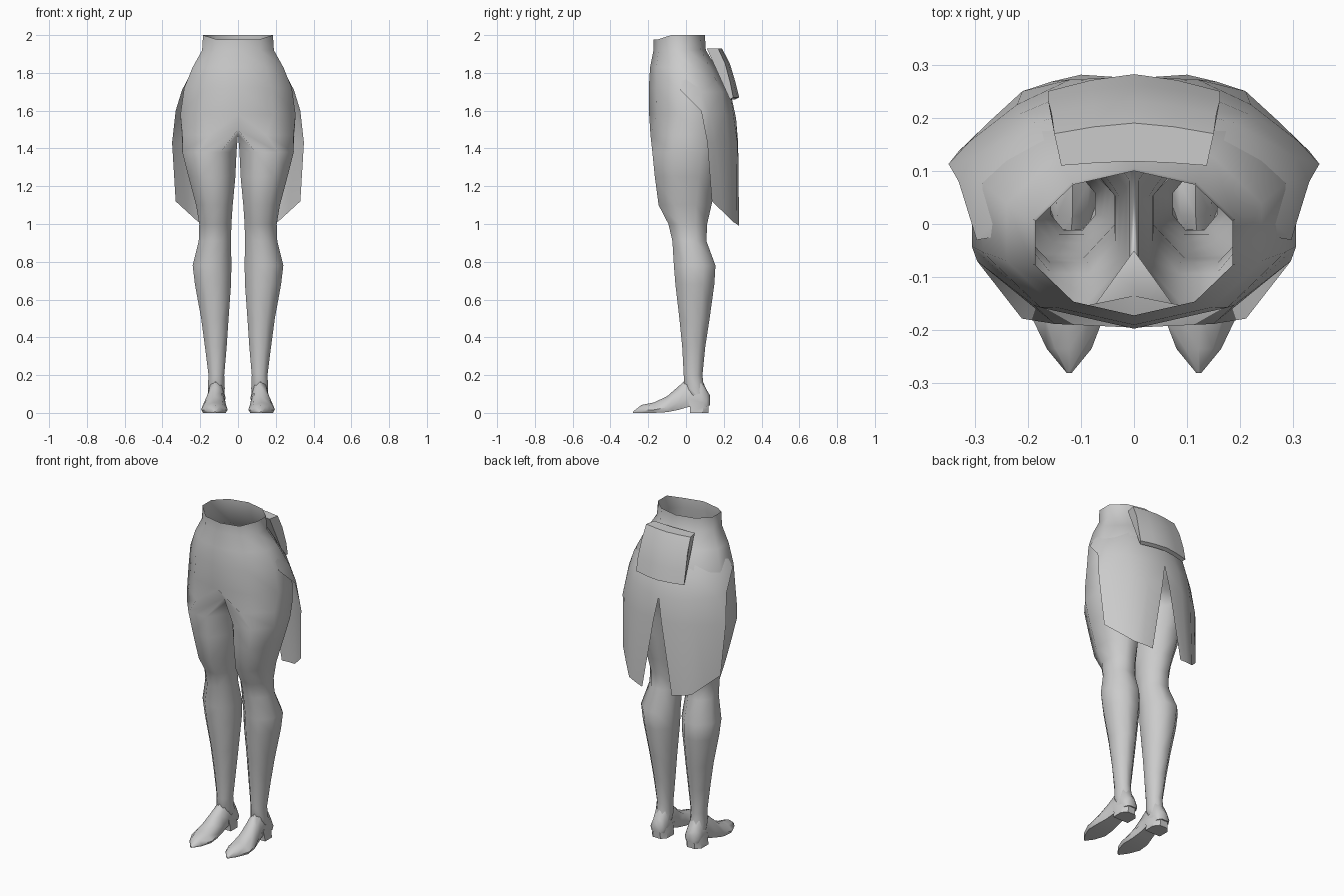
import bpy, bmesh, math
from mathutils import Vector

old = bpy.data.objects.get("Cube")
if old:
    bpy.data.objects.remove(old, do_unlink=True)

grey = bpy.data.materials.new("plain grey")
GREY = (0.6, 0.6, 0.6, 1)
grey.diffuse_color = GREY
grey.use_nodes = True
grey.node_tree.nodes["Principled BSDF"].inputs["Base Color"].default_value = GREY


def loft(bm, rows, closed=True, cap_start=False, cap_end=False):
    """Bridge consecutive rows of BMVerts with quads."""
    n = len(rows[0])
    for a, b in zip(rows, rows[1:]):
        for i in range(n if closed else n - 1):
            j = (i + 1) % n
            bm.faces.new((a[i], a[j], b[j], b[i]))
    if cap_start:
        bm.faces.new(rows[0])
    if cap_end:
        bm.faces.new(rows[-1])


def finish(name, bm, angle, mirror=True):
    bmesh.ops.recalc_face_normals(bm, faces=bm.faces)
    me = bpy.data.meshes.new(name)
    bm.to_mesh(me)
    bm.free()
    me.materials.append(grey)
    ob = bpy.data.objects.new(name, me)
    bpy.context.collection.objects.link(ob)
    bpy.ops.object.select_all(action='DESELECT')
    ob.select_set(True)
    bpy.context.view_layer.objects.active = ob
    bpy.ops.object.shade_smooth_by_angle(angle=math.radians(angle))
    if mirror:
        m = ob.modifiers.new("mirror", 'MIRROR')
        m.use_clip = True
        m.merge_threshold = 0.0005
    return ob


def verts(bm, pts):
    return [bm.verts.new(p) for p in pts]


# Hips and legs: one half, open at the waist, mirrored
bm = bmesh.new()
hips = [  # z, half width, front y, back y
    (2.00, .185, -.172, .10), (1.92, .190, -.172, .105), (1.83, .240, -.190, .16),
    (1.72, .285, -.197, .22), (1.58, .305, -.195, .245)]
rows = []
for z, w, yf, yb in hips:
    c, r = (yf + yb) / 2, (yb - yf) / 2
    pts = []
    for k in range(6):
        t = math.radians(36 * k)
        dip = .022 if z == 2 and k < 2 else 0
        x = 0 if k in (0, 5) else w * math.sin(t) / math.sin(math.radians(72))
        pts.append((x, c - r * math.cos(t), z - dip))
    rows.append(verts(bm, pts))
crotch = verts(bm, [(0, -.135, 1.50), (.15, -.188, 1.47), (.295, -.07, 1.47), (.298, .10, 1.47),
                    (.16, .21, 1.46), (0, .17, 1.48), (0, .06, 1.475), (0, -.05, 1.475)])
loft(bm, rows + [crotch[:6]], closed=False)

legs = [  # z, inner x, outer x, front y, back y
    (1.38, .008, .295, -.178, .190), (1.25, .014, .262, -.165, .165), (1.10, .028, .222, -.145, .135),
    (1.00, .035, .205, -.093, .112), (0.91, .037, .208, -.072, .108), (0.78, .035, .240, -.064, .156),
    (0.68, .037, .228, -.056, .150), (0.50, .050, .195, -.035, .125), (0.35, .060, .175, -.020, .102),
    (0.20, .073, .156, -.012, .087), (0.13, .070, .160, -.010, .095), (0.07, .072, .160, .020, .110)]
rows = [crotch]
k8 = 1 / math.cos(math.radians(22.5))
for z, x0, x1, yf, yb in legs:
    pts = []
    for k in range(8):
        t = math.radians(45 * k - 22.5)
        pts.append(((x0 + x1) / 2 + (x1 - x0) / 2 * k8 * math.sin(t),
                    (yf + yb) / 2 - (yb - yf) / 2 * k8 * math.cos(t), z))
    rows.append(verts(bm, pts))
loft(bm, rows, cap_end=True)
finish("hips_and_legs", bm, 75)

# Pointed shoes, lofted from toe to back
bm = bmesh.new()
stations = [  # y, centre x, half width, sole z, top z
    (-.280, .122, .005, 0, .008), (-.235, .122, .042, 0, .042), (-.170, .125, .070, 0, .055),
    (-.100, .125, .066, .004, .088), (-.040, .120, .054, .016, .140), (.015, .116, .046, .032, .190),
    (.080, .116, .050, .035, .185), (.110, .116, .047, .035, .120), (.126, .116, .026, .040, .095)]
section = [(-.85, 0), (.85, 0), (1, .3), (.62, .8), (0, 1), (-.62, .8), (-1, .3)]
rows = [verts(bm, [(cx + w * u, y, z0 + (z1 - z0) * v) for u, v in section])
        for y, cx, w, z0, z1 in stations]
loft(bm, rows, cap_start=True, cap_end=True)
finish("shoes", bm, 50)

# Low block heels
bm = bmesh.new()
rows = []
for z, w, y0, y1 in [(0, .052, .022, .118), (.03, .048, .022, .120), (.07, .046, .010, .122)]:
    rows.append(verts(bm, [(.116 - w, y0, z), (.116 + w, y0, z), (.116 + w, y1 - .03, z),
                           (.116 + w * .5, y1, z), (.116 - w * .5, y1, z), (.116 - w, y1 - .03, z)]))
loft(bm, rows, cap_start=True, cap_end=True)
finish("heels", bm, 40)

# Split coat skirt: centre back to front edge, top to hem
bm = bmesh.new()
skirt = [
    [(0, .155, 1.83), (.075, .138, 1.83), (.145, .120, 1.83), (.232, .035, 1.83), (.235, -.02, 1.82)],
    [(0, .235, 1.70), (.10, .212, 1.70), (.19, .190, 1.70), (.294, .080, 1.70), (.296, -.03, 1.71)],
    [(0, .265, 1.56), (.11, .252, 1.57), (.215, .207, 1.58), (.305, .125, 1.59), (.330, .08, 1.60)],
    [(.024, .276, 1.43), (.12, .272, 1.43), (.22, .225, 1.43), (.31, .155, 1.43), (.349, .113, 1.43)],
    [(.10, .281, .99), (.155, .268, 1.0), (.21, .25, 1.01), (.27, .195, 1.065), (.33, .137, 1.12)]]
loft(bm, [verts(bm, r) for r in skirt], closed=False)
finish("coat_skirt", bm, 45)

# Pouch on the back of the waist: side profile swept across
bm = bmesh.new()
profile = [  # y, z, half width, how far the sides sit forward
    (.118, 1.93, .137, .008), (.190, 1.93, .150, .020), (.232, 1.85, .155, .025),
    (.262, 1.75, .162, .028), (.282, 1.67, .162, .032), (.262, 1.66, .150, .030)]
rows = [verts(bm, [(s * w, y - abs(s) ** 1.5 * d, z) for y, z, w, d in profile])
        for s in (-1, -.5, 0, .5, 1)]
loft(bm, rows, cap_start=True, cap_end=True)
finish("back_pouch", bm, 35, mirror=False)
